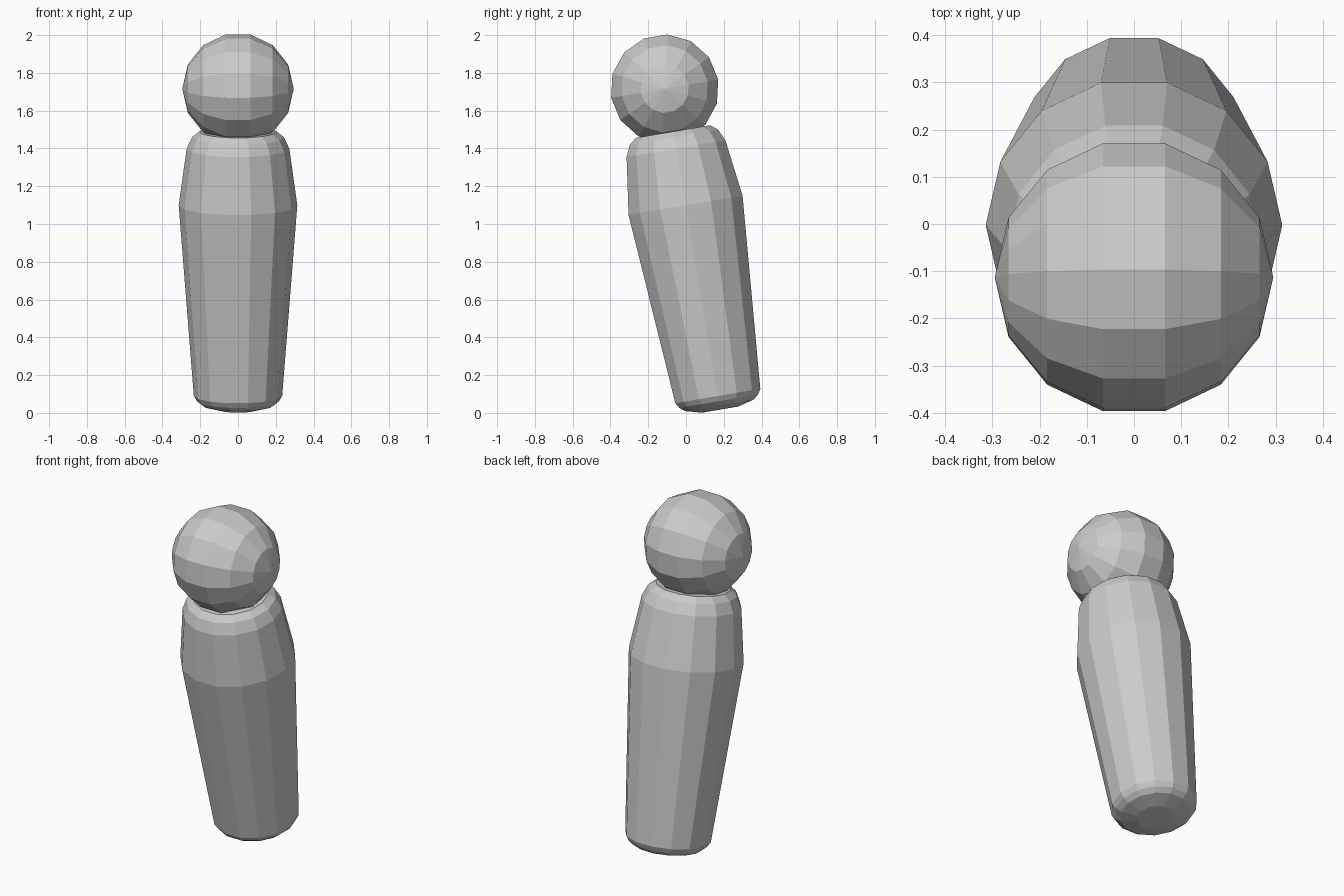
import bpy, bmesh
from math import radians, sin, cos, tau
from mathutils import Matrix, Vector

if "Cube" in bpy.data.objects:
    bpy.data.objects.remove(bpy.data.objects["Cube"])

SIDES = 14
TILT = radians(9.6)
# upright parts are leaned toward the front with this matrix
LEAN = Matrix.Rotation(TILT, 4, 'X') @ Matrix.Translation((0, 0.181, 0))


def finish(name, bm):
    bmesh.ops.recalc_face_normals(bm, faces=bm.faces)
    mesh = bpy.data.meshes.new(name)
    bm.to_mesh(mesh)
    bm.free()
    obj = bpy.data.objects.new(name, mesh)
    obj.matrix_world = LEAN
    bpy.context.collection.objects.link(obj)
    return obj


# body: 14-sided lathe profile (radius, height), with softened ends
profile = [(0.10, -0.013), (0.189, 0.010), (0.217, 0.032), (0.234, 0.060),
           (0.314, 1.084), (0.272, 1.388), (0.243, 1.450), (0.205, 1.480)]
bm = bmesh.new()
rings = [[bm.verts.new((r * cos(tau * i / SIDES), r * sin(tau * i / SIDES), z))
          for i in range(SIDES)] for r, z in profile]
for low, high in zip(rings, rings[1:]):
    for i in range(SIDES):
        j = (i + 1) % SIDES
        bm.faces.new((low[i], low[j], high[j], high[i]))
bm.faces.new(rings[0][::-1])
bm.faces.new(rings[-1])
finish("body", bm)

# head: low-poly sphere with its poles at the sides
bm = bmesh.new()
bmesh.ops.create_uvsphere(
    bm, u_segments=SIDES, v_segments=7, radius=0.295,
    matrix=Matrix.Translation((0, -0.006, 1.711)) @ Matrix.Rotation(radians(90), 4, 'Y'))
finish("head", bm)
